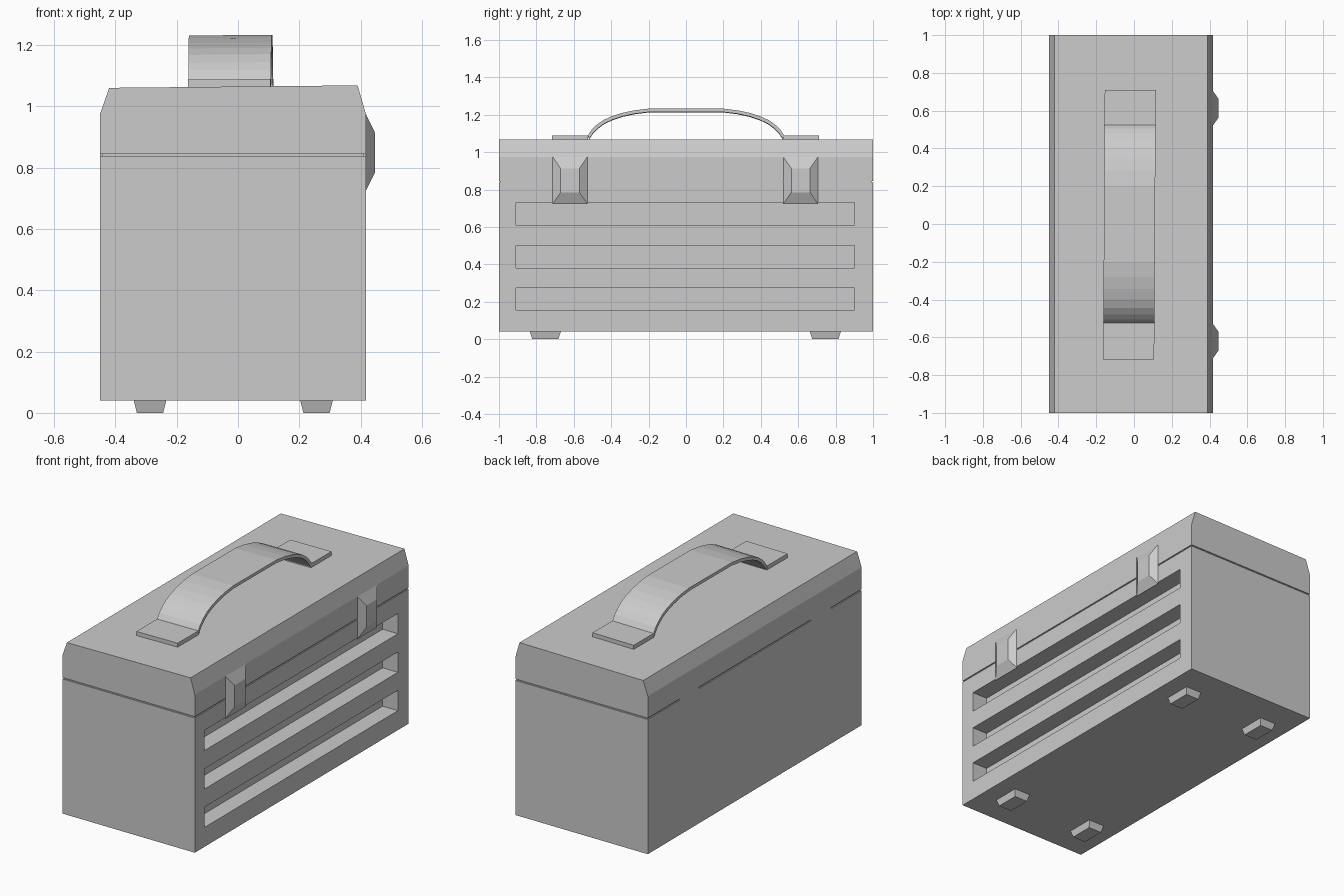
import bpy, bmesh

if "Cube" in bpy.data.objects:
    bpy.data.objects.remove(bpy.data.objects["Cube"])

TILT = 0.009   # the lid and handle lean very slightly
TOP = 1.064


def make(name, verts, faces):
    me = bpy.data.meshes.new(name)
    me.from_pydata(verts, [], faces)
    bm = bmesh.new()
    bm.from_mesh(me)
    bmesh.ops.recalc_face_normals(bm, faces=bm.faces)
    bm.to_mesh(me)
    bm.free()
    ob = bpy.data.objects.new(name, me)
    bpy.context.collection.objects.link(ob)
    return ob


def loft(name, a, b):
    """Solid joining two matching loops of points."""
    n = len(a)
    sides = [(i, (i + 1) % n, n + (i + 1) % n, n + i) for i in range(n)]
    return make(name, a + b, [tuple(range(n)), tuple(range(n, 2 * n))] + sides)


def rect(x0, x1, y0, y1, z):
    return [(x0, y0, z), (x1, y0, z), (x1, y1, z), (x0, y1, z)]


def box(name, x0, x1, y0, y1, z0, z1):
    return loft(name, rect(x0, x1, y0, y1, z0), rect(x0, x1, y0, y1, z1))


# Case: chamfered profile run along y
profile = [(-0.45, 0.04), (0.417, 0.04), (0.417, 0.975), (0.39, 1.068),
           (-0.42, 1.06), (-0.45, 0.975)]
case = loft("case", [(x, -1, z) for x, z in profile], [(x, 1, z) for x, z in profile])

# Cutters: three long slots, then the lid seam (interrupted at the latches)
cutters = [box("slot_cutter", 0.317, 0.5, -0.91, 0.9, z, z + 0.12)
           for z in (0.155, 0.382, 0.61)]
z0, z1, d = 0.837, 0.845, 0.006
for x0, x1 in ((-0.5, -0.45 + d), (0.417 - d, 0.5)):
    for y0, y1 in ((-1.1, -0.715), (-0.525, 0.52), (0.705, 1.1)):
        cutters.append(box("seam_cutter", x0, x1, y0, y1, z0, z1))
for y0, y1 in ((-1.1, -1 + d), (1 - d, 1.1)):
    cutters.append(box("seam_cutter", -0.6, 0.6, y0, y1, z0, z1))
bpy.context.view_layer.objects.active = case
for c in cutters:
    c.hide_render = True
    m = case.modifiers.new("cut", 'BOOLEAN')
    m.operation, m.solver, m.object = 'DIFFERENCE', 'EXACT', c
    bpy.ops.object.modifier_apply(modifier=m.name)
for c in cutters:
    bpy.data.objects.remove(c)

# Latches: flattened pyramids on the right side
for y in (-0.62, 0.613):
    def ring(x, hy, za, zb):
        return [(x, y - hy, za), (x, y + hy, za), (x, y + hy, zb), (x, y - hy, zb)]
    loft("latch", ring(0.416, 0.094, 0.722, 0.977), ring(0.447, 0.05, 0.785, 0.913))

# Feet: tapered pads
for x in (-0.287, 0.256):
    for y in (-0.752, 0.745):
        loft("foot", rect(x - 0.043, x + 0.043, y - 0.07, y + 0.07, 0),
             rect(x - 0.053, x + 0.053, y - 0.083, y + 0.083, 0.041))


# Handle: arched strap between two flat plates
def strap_point(side, y, z):
    x = -0.024 + side * 0.135 + y * 0.006
    return (x, y, z + TILT * x)


half = [(0.525, 1.088), (0.505, 1.118), (0.48, 1.143), (0.445, 1.169), (0.4, 1.19),
        (0.345, 1.208), (0.28, 1.222), (0.2, 1.232)]
outer = [(-y, z) for y, z in half] + half[::-1]
inner = [(y * 0.985, z - 0.018) for y, z in outer]
verts = []
for (yo, zo), (yi, zi) in zip(outer, inner):
    verts += [strap_point(-1, yo, zo), strap_point(1, yo, zo),
              strap_point(1, yi, zi), strap_point(-1, yi, zi)]
n = len(outer)
faces = [(4 * i + k, 4 * i + (k + 1) % 4, 4 * i + 4 + (k + 1) % 4, 4 * i + 4 + k)
         for i in range(n - 1) for k in range(4)]
faces += [(0, 1, 2, 3), tuple(range(4 * n - 4, 4 * n))]
make("handle_strap", verts, faces)

for y0, y1 in ((-0.717, -0.524), (0.52, 0.71)):
    def plate_ring(z):
        return [strap_point(s, y, z) for s, y in ((-1, y0), (1, y0), (1, y1), (-1, y1))]
    loft("handle_plate", plate_ring(TOP - 0.001), plate_ring(1.088))
